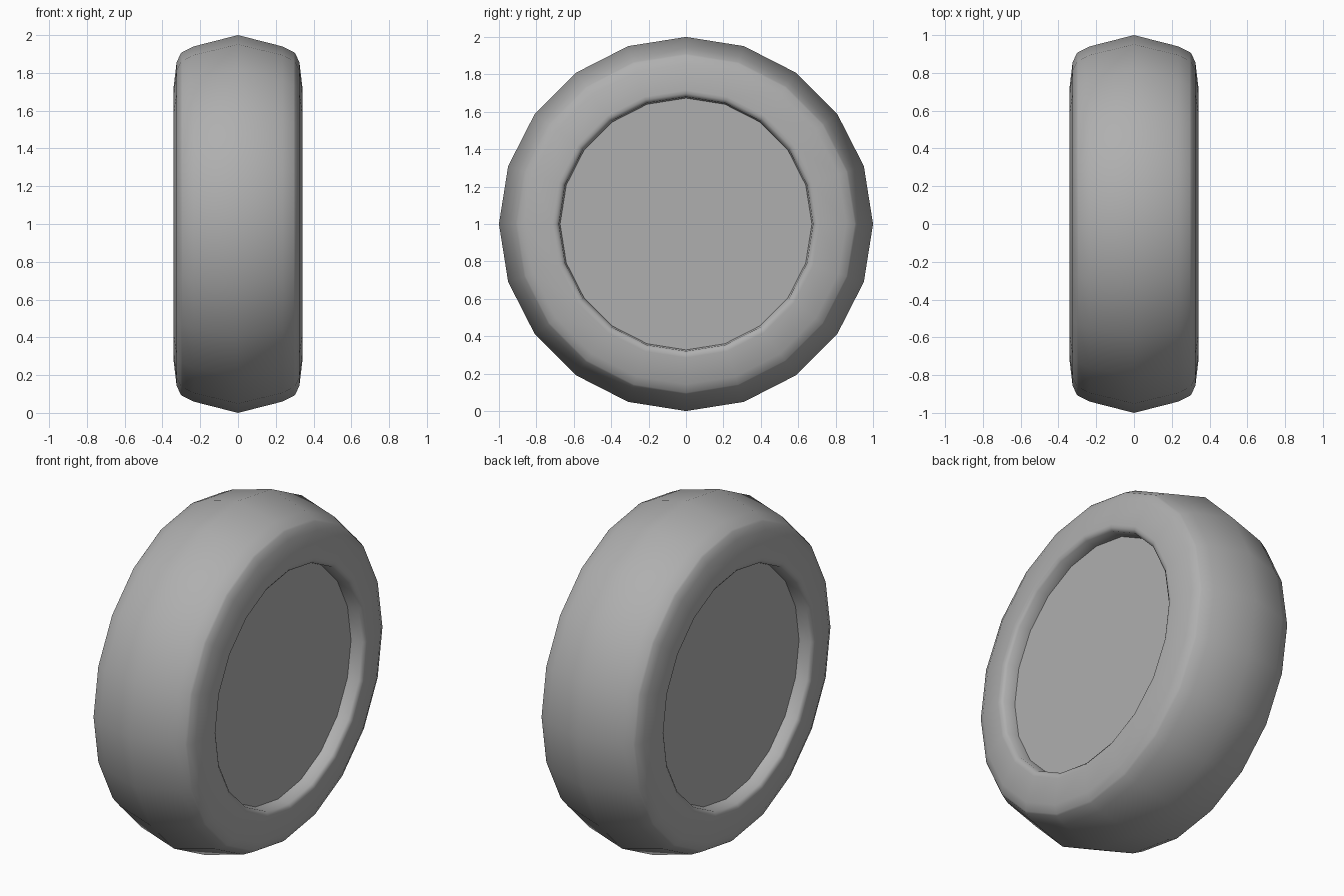
import bpy
import bmesh
import math
from mathutils import Matrix, Vector

if "Cube" in bpy.data.objects:
    bpy.data.objects.remove(bpy.data.objects["Cube"], do_unlink=True)

SIDES = 20

# Single plain grey
grey = bpy.data.materials.new("mid_grey")
grey.use_nodes = True
color = (0.43, 0.43, 0.43, 1)
grey.diffuse_color = color
grey.node_tree.nodes["Principled BSDF"].inputs["Base Color"].default_value = color


def lathe(name, profile, closed):
    """Spin (x, radius) points around the wheel axle."""
    bm = bmesh.new()
    verts = [bm.verts.new((x, 0, r)) for x, r in profile]
    edges = [bm.edges.new(pair) for pair in zip(verts, verts[1:])]
    if closed:
        edges.append(bm.edges.new((verts[-1], verts[0])))
    bmesh.ops.spin(bm, geom=verts + edges, cent=Vector(), axis=Vector((1, 0, 0)),
                   angle=math.tau, steps=SIDES, use_duplicate=False)
    bmesh.ops.remove_doubles(bm, verts=bm.verts, dist=0.0005)
    bmesh.ops.recalc_face_normals(bm, faces=bm.faces)
    bmesh.ops.transform(bm, matrix=Matrix.Translation((0, 0, 1)), verts=bm.verts)
    mesh = bpy.data.meshes.new(name)
    bm.to_mesh(mesh)
    bm.free()
    mesh.materials.append(grey)
    obj = bpy.data.objects.new(name, mesh)
    bpy.context.collection.objects.link(obj)
    bpy.ops.object.select_all(action="DESELECT")
    obj.select_set(True)
    bpy.context.view_layer.objects.active = obj
    bpy.ops.object.shade_smooth_by_angle(angle=math.radians(60))
    return obj


# Tyre: crowned tread, softened shoulder, sidewall, bevelled lip, recess wall
half = [(0.235, 0.94), (0.295, 0.91), (0.303, 0.902), (0.325, 0.857),
        (0.342, 0.715), (0.341, 0.698), (0.328, 0.68), (0.25, 0.672)]
mirrored = [(-x, r) for x, r in reversed(half)]
lathe("tyre", mirrored + [(0, 1.0)] + half, closed=True)

# Hub: flat disc recessed on both sides
lathe("hub_disc", [(-0.26, 0), (-0.26, 0.675), (0.26, 0.675), (0.26, 0)], closed=False)
